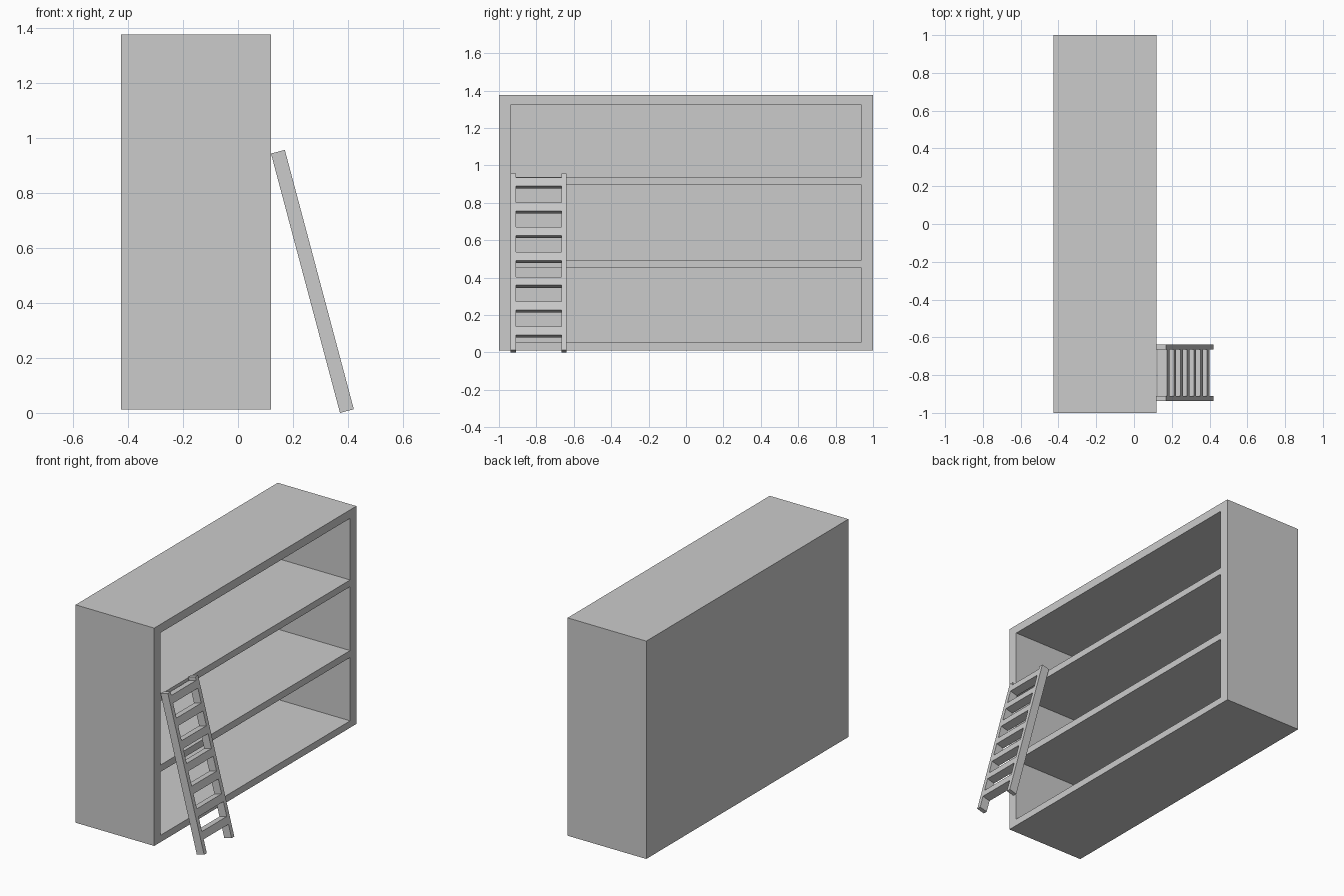
import bpy
import math
from mathutils import Vector, Matrix

if "Cube" in bpy.data.objects:
    bpy.data.objects.remove(bpy.data.objects["Cube"])


def box(name, lo, hi, matrix=Matrix()):
    """Axis-aligned box between two corners, then placed by a matrix."""
    lo, hi = Vector(lo), Vector(hi)
    bpy.ops.mesh.primitive_cube_add(size=1)
    ob = bpy.context.object
    ob.name = name
    size = hi - lo
    ob.data.transform(Matrix.Translation((lo + hi) / 2) @ Matrix.Diagonal((*size, 1)))
    ob.data.transform(matrix)
    return ob


# Bookcase: solid block with three compartments cut from the +x side
X0, X1 = -0.425, 0.12
BACK = 0.045
bookcase = box("bookcase", (X0, -1, 0.012), (X1, 1, 1.376))
for z0, z1 in [(0.055, 0.452), (0.495, 0.895), (0.937, 1.323)]:
    cutter = box("compartment_cutter", (X0 + BACK, -0.938, z0), (X1 + 0.1, 0.938, z1))
    mod = bookcase.modifiers.new("compartment", 'BOOLEAN')
    mod.operation = 'DIFFERENCE'
    mod.solver = 'EXACT'
    mod.object = cutter
    bpy.context.view_layer.objects.active = bookcase
    bpy.ops.object.modifier_apply(modifier=mod.name)
    bpy.data.objects.remove(cutter)

# Ladder: built upright from its lower back corner, then leaned on the bookcase
LENGTH, DEPTH = 0.976, 0.052
LEAN = math.radians(14.9)
lean = Matrix.Translation((0.371, 0, 0.0)) @ Matrix.Rotation(-LEAN, 4, 'Y')

for side, y in (("left", -0.937), ("right", -0.665)):
    box(f"ladder_rail_{side}", (0, y, 0), (DEPTH, y + 0.027, LENGTH), lean)

RUNGS, STEP, RUNG_H = 7, 0.1372, 0.047
for i in range(RUNGS):
    top = LENGTH - 0.022 - i * STEP
    box(f"ladder_rung_{i + 1}", (0, -0.91, top - RUNG_H), (DEPTH, -0.665, top), lean)
